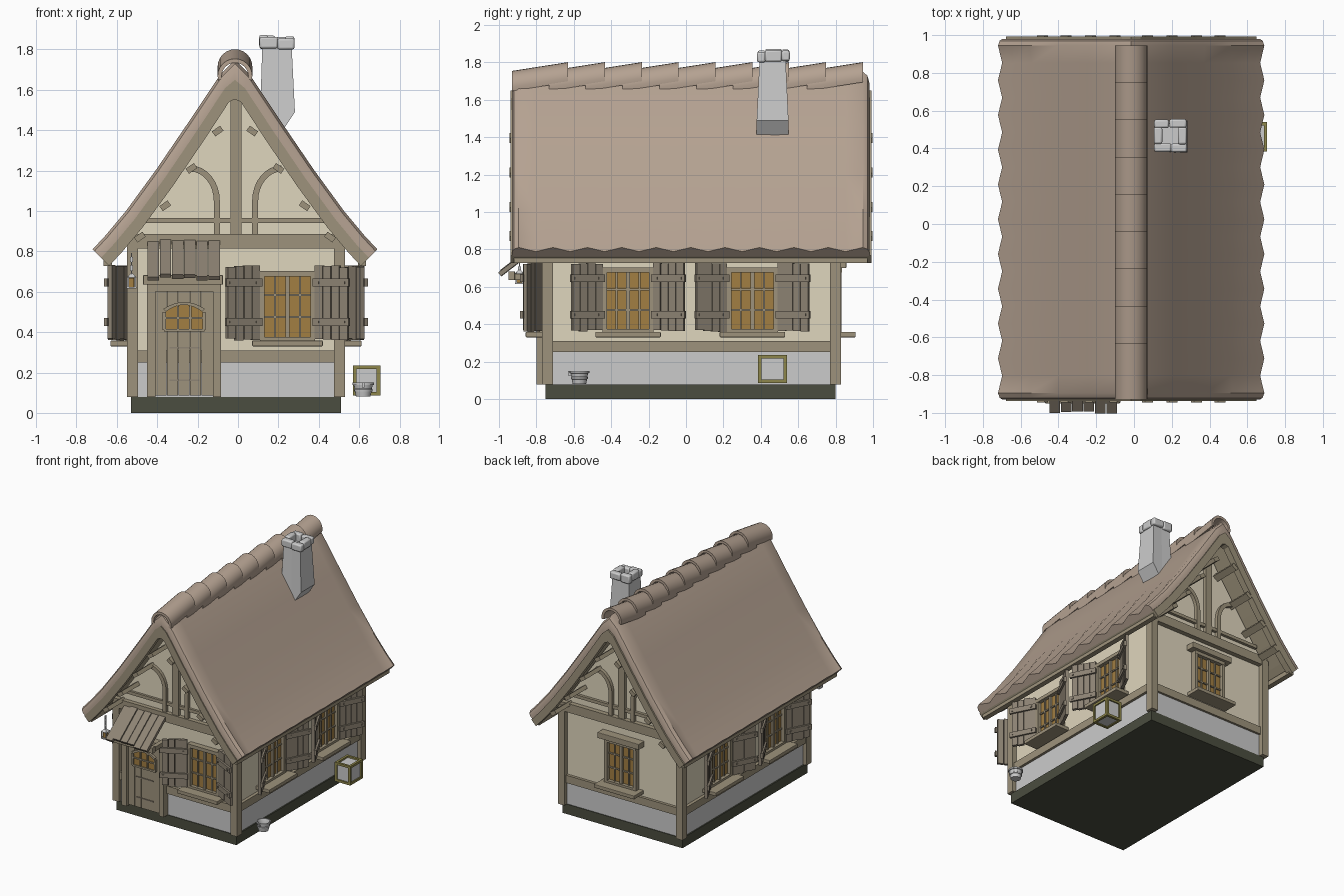
import bpy, bmesh, random
from math import sin, cos, pi, radians
from mathutils import Matrix, Vector

if "Cube" in bpy.data.objects:
    bpy.data.objects.remove(bpy.data.objects["Cube"])
random.seed(4)
I, T, R = Matrix.Identity(4), Matrix.Translation, Matrix.Rotation
CX, CY = -0.01, 0.027


def mat(name, c):
    m = bpy.data.materials.new(name)
    m.diffuse_color = (*c, 1)
    m.use_nodes = True
    m.node_tree.nodes["Principled BSDF"].inputs["Base Color"].default_value = m.diffuse_color
    return m


ROOF = mat("clay", (.46, .36, .285))
WOOD = mat("timber", (.34, .29, .2))
PLANK = mat("plank", (.27, .23, .175))
PLASTER = mat("plaster", (.74, .67, .51))
GLASS = mat("amber_glass", (.36, .21, .055))
BASE = mat("dark_stone", (.07, .075, .05))
OLIVE = mat("olive", (.27, .24, .07))


def obj(name, bm, m=None, bevel=0, smooth=False):
    bmesh.ops.recalc_face_normals(bm, faces=bm.faces)
    me = bpy.data.meshes.new(name)
    bm.to_mesh(me)
    bm.free()
    o = bpy.data.objects.new(name, me)
    bpy.context.collection.objects.link(o)
    if m:
        me.materials.append(m)
    if bevel:
        b = o.modifiers.new("bevel", 'BEVEL')
        b.width, b.segments = bevel, 2
    if smooth:
        bpy.ops.object.select_all(action='DESELECT')
        o.select_set(True)
        bpy.context.view_layer.objects.active = o
        bpy.ops.object.shade_smooth_by_angle(angle=radians(35))
    return o


def box(bm, x0, x1, y0, y1, z0, z1, M=I):
    c = T(((x0 + x1) / 2, (y0 + y1) / 2, (z0 + z1) / 2))
    bmesh.ops.create_cube(bm, size=1, matrix=M @ c @ Matrix.Diagonal((x1 - x0, y1 - y0, z1 - z0, 1)))


def boxes(name, m, items, M=I, **k):
    bm = bmesh.new()
    for b in items:
        box(bm, *b, M)
    return obj(name, bm, m, **k)


def strip(bm, rows):
    """Solid swept through rows, each an (outer points, inner points) pair."""
    n = len(rows[0][0])
    loops = [[bm.verts.new(p) for p in list(a) + list(b)[::-1]] for a, b in rows]
    for A, B in zip(loops, loops[1:]):
        for i in range(2 * n):
            j = (i + 1) % (2 * n)
            bm.faces.new((A[i], A[j], B[j], B[i]))
    for L in (loops[0], loops[-1]):
        for i in range(n - 1):
            bm.faces.new((L[i], L[i + 1], L[2 * n - 2 - i], L[2 * n - 1 - i]))


def flat(bm, a, b, y0, y1):
    strip(bm, [([(x, y, z) for x, z in a], [(x, y, z) for x, z in b]) for y in (y0, y1)])


# plinth, stone course, plaster house body with gables
boxes("plinth", BASE, [(-.53, .51, -.75, .80, 0, .078)])
boxes("stone_course", None, [(-.52, .50, -.745, .795, .078, .26)])
bm = bmesh.new()
flat(bm, [(CX - .505, .88), (CX, 1.6), (CX + .505, .88)], [(CX - .505, .25), (CX, .25), (CX + .505, .25)], -.74, .79)
obj("plaster_walls", bm, PLASTER)

# timber frame
boxes("corner_posts", WOOD, [(x, x + .055, y, y + .06, .078, .86) for x in (-.55, .475) for y in (-.77, .77)])
boxes("rail_beams", WOOD, [(-.54, .52, -.762, -.73, .25, .31), (-.54, .52, .78, .812, .25, .31),
                           (-.54, -.5, -.75, .8, .25, .31), (.48, .52, -.75, .8, .25, .31)])
for name, s in (("front", -1), ("back", 1)):
    y0, y1 = CY + s * .76, CY + s * .79
    bm = bmesh.new()
    box(bm, CX - .53, CX + .53, y0, y1 + s * .01, .815, .885)
    box(bm, CX - .45, CX + .45, y0, y1 - s * .005, .94, .965)
    box(bm, CX - .027, CX + .027, y0, y1, .88, 1.6)
    for m in (-1, 1):  # curved braces
        arc = [(0, .885)] + [(t, t) for t in [i * pi / 2 / 8 for i in range(9)]]
        side = []
        for r in (.145, .115):
            side.append([(CX + m * (.225 - r), .885)] +
                        [(CX + m * (.225 - r * cos(t)), 1.05 + (r + .03) * sin(t)) for _, t in arc[1:]])
        flat(bm, side[0], side[1], y0, y1)
    obj(name + "_gable_timbers", bm, WOOD)

# roof
PROF = [(0, 1.75), (.07, 1.68), (.23, 1.44), (.39, 1.205), (.54, 1.0), (.64, .88), (.705, .81)]
RX = -.015


def roof_line(y, t, wave=0):
    half = []
    for x, z in PROF:
        d = t + wave * (x / .705) ** 2
        k = min(1, x / .14)
        half.append((x - k * d, z - d * (1 + 1.4 * (1 - k))))
    return [(RX - x, y, z) for x, z in half[:0:-1]] + [(RX + x, y, z) for x, z in half]


rows = [(roof_line(-.93, .024), roof_line(-.93, .045)), (roof_line(-.92, .009), roof_line(-.92, .047))]
for i in range(21):
    y = -.895 + i * .092
    rows.append((roof_line(y, 0, .022 * (i % 2)), roof_line(y, .047)))
rows += [(roof_line(.97, .009), roof_line(.97, .047)), (roof_line(.98, .024), roof_line(.98, .045))]
bm = bmesh.new()
strip(bm, rows)
obj("roof_covering", bm, ROOF, smooth=True)
for name, y0, y1, t0, t1 in (("roof_underboards", -.915, .965, .045, .06), ("front_bargeboard", -.937, -.89, .042, .082),
                             ("back_bargeboard", .94, .992, .042, .082)):
    bm = bmesh.new()
    strip(bm, [(roof_line(y, t0), roof_line(y, t1)) for y in (y0, y1)])
    obj(name, bm, WOOD)
boxes("eave_boards", WOOD, [(RX + s * .63 - .02, RX + s * .63 + .02, -.92, .97, .728, .765) for s in (-1, 1)])
bm = bmesh.new()
for s in (-1, 1):
    for x, z in ((.085, 1.395), (.215, 1.21), (.345, 1.025), (.47, .87)):
        for y0, y1 in ((-.945, -.74), (.79, .998)):
            box(bm, -.025, .025, y0, y1, -.014, .016, T((RX + s * x, 0, z)) @ R(-s * radians(-35), 4, 'Y'))
obj("purlin_ends", bm, WOOD)

# overlapping ridge tiles
bm = bmesh.new()
for i in range(9):
    y = -.93 + i * .197
    rows = []
    for yy, zc in ((y, 1.668), (y + .3, 1.715)):
        rows.append([[(RX + r * cos(a), yy, zc + r * sin(a)) for a in [-.25 + j * (pi + .5) / 14 for j in range(15)]]
                     for r in (.086, .066)])
    strip(bm, rows)
obj("ridge_tiles", bm, ROOF, smooth=True)

# chimney with a ring of cap stones
bm = bmesh.new()
bot = [(.11, 1.49), (.195, 1.36), (.282, 1.49)]
top = [(.12, 1.81), (.193, 1.81), (.266, 1.81)]
strip(bm, [([(x, y + e, z) for x, z in top], [(x, y, z) for x, z in bot]) for y, e in ((.378, .015), (.548, -.015))])
obj("chimney", bm)
boxes("chimney_cap", None, [(.107, .197, .382, .428, 1.805, 1.862), (.195, .28, .38, .425, 1.8, 1.855),
                            (.107, .185, .508, .553, 1.802, 1.868), (.187, .278, .51, .555, 1.808, 1.862),
                            (.105, .15, .424, .512, 1.81, 1.872), (.232, .279, .422, .512, 1.803, 1.865)],
      bevel=.01, smooth=True)


# windows, local -y points out of the wall
def window(name, M, shutters=True):
    boxes(name + "_glass", GLASS, [(-.125, .125, -.012, .02, .365, .69)], M)
    bars = [(s * .125 - .012, s * .125 + .012, -.04, .02, .355, .7) for s in (-1, 1)]
    bars += [(-.137, .137, -.042, .02, .675, .702), (-.137, .137, -.04, .02, .355, .375), (-.01, .01, -.03, 0, .36, .69)]
    bars += [(x - .005, x + .005, -.022, 0, .36, .69) for x in (-.062, .062)]
    bars += [(-.125, .125, -.022, 0, z - .005, z + .005) for z in (.475, .585)]
    boxes(name + "_frame", WOOD, bars, M)
    boxes(name + "_sill", WOOD, [(-.175, .175, -.115, .02, .33, .358)], M, bevel=.004)
    if not shutters:
        boxes(name + "_lintel", WOOD, [(-.18, .18, -.065, .02, .7, .745)], M, bevel=.004)
        return
    bm = bmesh.new()
    for s in (-1, 1):
        S = M @ T((s * .14, -.035, 0)) @ R(-s * radians(27), 4, 'Z') @ Matrix.Diagonal((s, 1, 1, 1))
        for i in range(4):
            a, b = random.uniform(0, .012), random.uniform(0, .012)
            box(bm, i * .046, i * .046 + .043, -.01 - a / 3, .01, .358 + a, .732 - b, S)
        for z in (.43, .625):
            box(bm, -.006, .195, -.026, -.008, z, z + .04, S)
            for x in (.02, .165):
                box(bm, x, x + .012, -.031, -.02, z + .014, z + .026, S)
    obj(name + "_shutters", bm, PLANK)


window("front_window", T((.245, -.742, 0)))
window("back_window", T((CX, .792, 0)) @ R(pi, 4, 'Z'), False)
for i, y in enumerate((-.31, .355)):
    window("right_window_%d" % i, T((.497, y, 0)) @ R(pi / 2, 4, 'Z'))
    window("left_window_%d" % i, T((-.517, y, 0)) @ R(-pi / 2, 4, 'Z'))

# door with arched light
DX = -.267
boxes("door_frame", WOOD, [(-.45, -.408, -.80, -.73, .078, .64), (-.125, -.085, -.80, -.73, .078, .64),
                           (-.45, -.085, -.80, -.73, .6, .64)])
boxes("door_panel", WOOD, [(-.41 + i * .0575, -.355 + i * .0575, -.775, -.74, .085, .61) for i in range(5)])
boxes("door_straps", PLANK, [(-.34, -.19, -.781, -.77, .318, .326), (-.34, -.19, -.781, -.77, .158, .166)])
xs = [-.09 + i * .0225 for i in range(9)]
arch = [(DX + x, .535 - 4.2 * x * x) for x in xs]
bm = bmesh.new()
flat(bm, arch, [(DX + x, .415) for x in xs], -.782, -.76)
obj("door_glass", bm, GLASS)
bm = bmesh.new()
flat(bm, [(DX + (x - DX) * 1.14, z + .014) for x, z in arch], arch, -.793, -.76)
for x in (-.098, -.03, .03, .098):
    w = .006 if abs(x) < .05 else .008
    box(bm, DX + x - w, DX + x + w, -.79, -.76, .41, .5 if abs(x) > .05 else .53)
box(bm, DX - .1, DX + .1, -.79, -.76, .402, .416)
box(bm, DX - .1, DX + .1, -.79, -.76, .465, .475)
obj("door_light_frame", bm, WOOD)

# door canopy
bm = bmesh.new()
for i in range(6):
    M = T((0, -.765, .845 + random.uniform(-.005, .005))) @ R(radians(37.5), 4, 'X')
    x = -.448 + i * .0605
    box(bm, x, x + .056, -.285 + random.uniform(-.01, .01), .01, -.012, .012, M)
obj("canopy_planks", bm, PLANK)
boxes("canopy_beams", WOOD, [(-.47, -.075, -.95, -.915, .635, .682), (-.455, -.42, -.94, -.75, .635, .67),
                             (-.12, -.085, -.94, -.75, .635, .67)], bevel=.003)

# hanging lantern
bm = bmesh.new()
L = T((-.527, -.89, 0))
for i in range(5):
    a, b = (.008, .003) if i % 2 else (.003, .008)
    box(bm, -a, a, -b, b, .685 + i * .021, .709 + i * .021, L)
for x in (-.018, .018):
    for y in (-.018, .018):
        box(bm, x - .004, x + .004, y - .004, y + .004, .622, .675, L)
box(bm, -.024, .024, -.024, .024, .615, .624, L)
bmesh.ops.create_cone(bm, cap_ends=True, segments=4, radius1=.036, radius2=.008, depth=.02,
                      matrix=L @ T((0, 0, .68)) @ R(pi / 4, 4, 'Z'))
obj("lantern", bm)
boxes("lantern_glass", GLASS, [(-.54, -.514, -.903, -.877, .624, .668)])

# bucket
bm = bmesh.new()
out = [(.001, .08), (.036, .08), (.041, .105), (.045, .107), (.046, .117), (.043, .12), (.047, .137), (.053, .139), (.053, .15)]
inn = [(.001, .088), (.03, .088), (.034, .1), (.035, .107), (.036, .115), (.037, .12), (.04, .137), (.042, .142), (.044, .15)]
strip(bm, [[[(.62 + r * cos(a), -.57 + r * sin(a), z) for r, z in p] for p in (out, inn)]
           for a in [i * pi / 8 for i in range(17)]])
bmesh.ops.remove_doubles(bm, verts=bm.verts, dist=.0002)
box(bm, .614, .626, -.63, -.61, .125, .15)
obj("bucket", bm, smooth=True)

# crate
ax, ay, az = (.57, .705), (.385, .54), (.085, .235)
bm = bmesh.new()
w = .018
for i in (0, 1):
    for j in (0, 1):
        x, y, z = ax[i] - w * i, ay[j] - w * j, az[j] - w * j
        box(bm, x, x + w, y, y + w, *az)
        box(bm, x, x + w, *ay, z, z + w)
        y, z = ay[i] - w * i, az[j] - w * j
        box(bm, *ax, y, y + w, z, z + w)
obj("crate_frame", bm, OLIVE)
boxes("crate_panels", None, [(.58, .695, .395, .53, .092, .222)])
